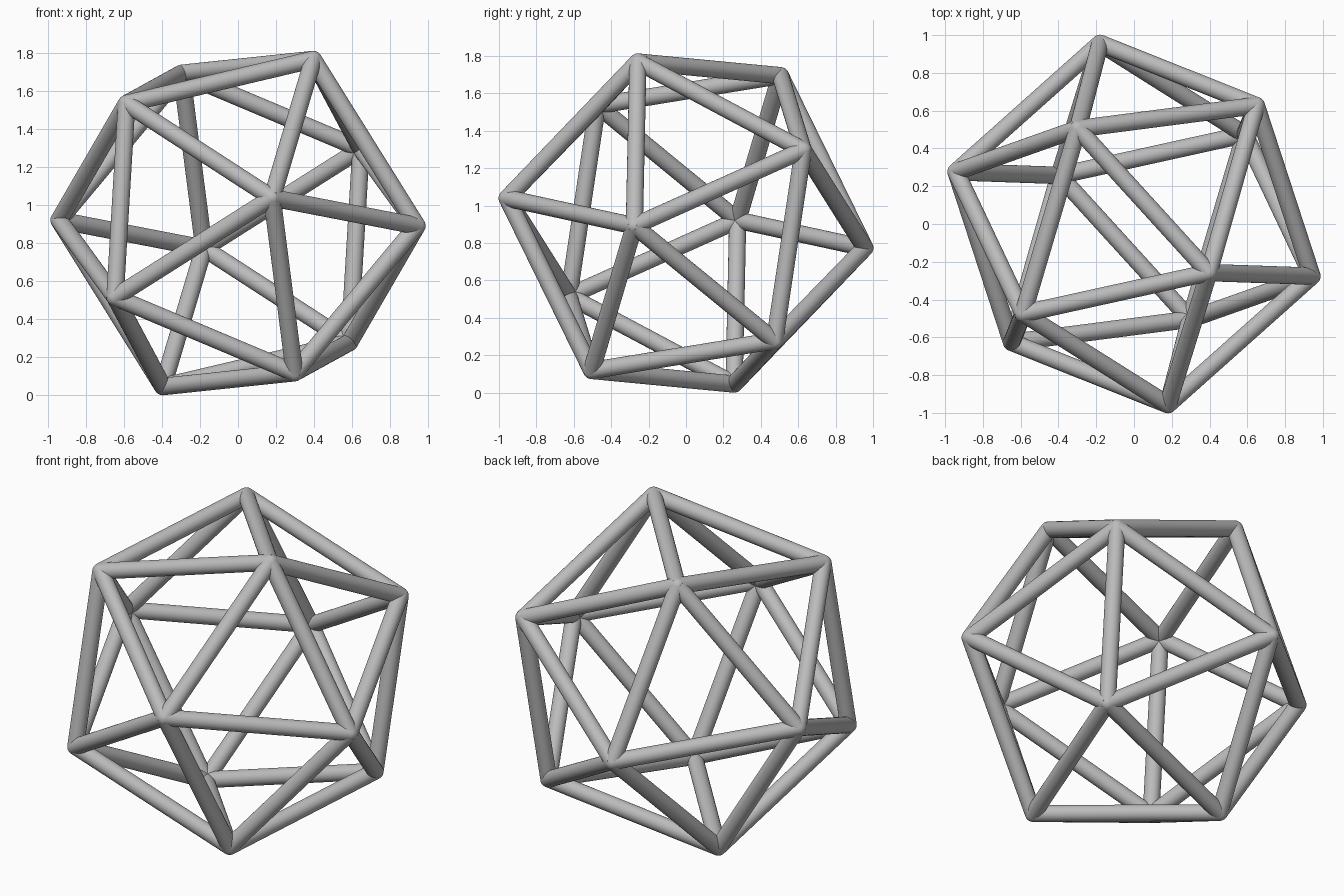
import bpy
from math import sqrt, radians
from mathutils import Vector

cube = bpy.data.objects.get("Cube")
if cube:
    bpy.data.objects.remove(cube, do_unlink=True)

RADIUS = 0.982   # centre to corner
TUBE = 0.046     # strut radius

grey = bpy.data.materials.new("grey")
grey.use_nodes = True
color = (0.5, 0.5, 0.5, 1)
grey.diffuse_color = color
grey.node_tree.nodes["Principled BSDF"].inputs["Base Color"].default_value = color


def finish(name):
    ob = bpy.context.object
    ob.name = name
    ob.data.materials.append(grey)
    bpy.ops.object.shade_smooth_by_angle(angle=radians(40))


# Tilted frame of the icosahedron
u = Vector((0.059, 0.148, 0.987)).normalized()
v = Vector((0.671, -0.738, 0.067))
v = (v - u * v.dot(u)).normalized()
w = u.cross(v)

# Corners: three golden rectangles at right angles
golden = (1 + sqrt(5)) / 2
corners = [(a * s * golden + b * t).normalized() * RADIUS
           for a, b in ((u, v), (v, w), (w, u))
           for s in (-1, 1) for t in (-1, 1)]
lift = Vector((0, 0, TUBE - min(c.z for c in corners)))
corners = [c + lift for c in corners]

# Rounded joints
for i, c in enumerate(corners):
    bpy.ops.mesh.primitive_uv_sphere_add(segments=24, ring_count=12, radius=TUBE, location=c)
    finish(f"joint_{i + 1}")

# Struts between neighbouring corners
count = 0
for i, a in enumerate(corners):
    for b in corners[i + 1:]:
        d = b - a
        if d.length < RADIUS * 1.2:
            count += 1
            bpy.ops.mesh.primitive_cylinder_add(
                vertices=32, radius=TUBE, depth=d.length, location=(a + b) / 2,
                rotation=d.to_track_quat('Z', 'Y').to_euler())
            finish(f"strut_{count}")
